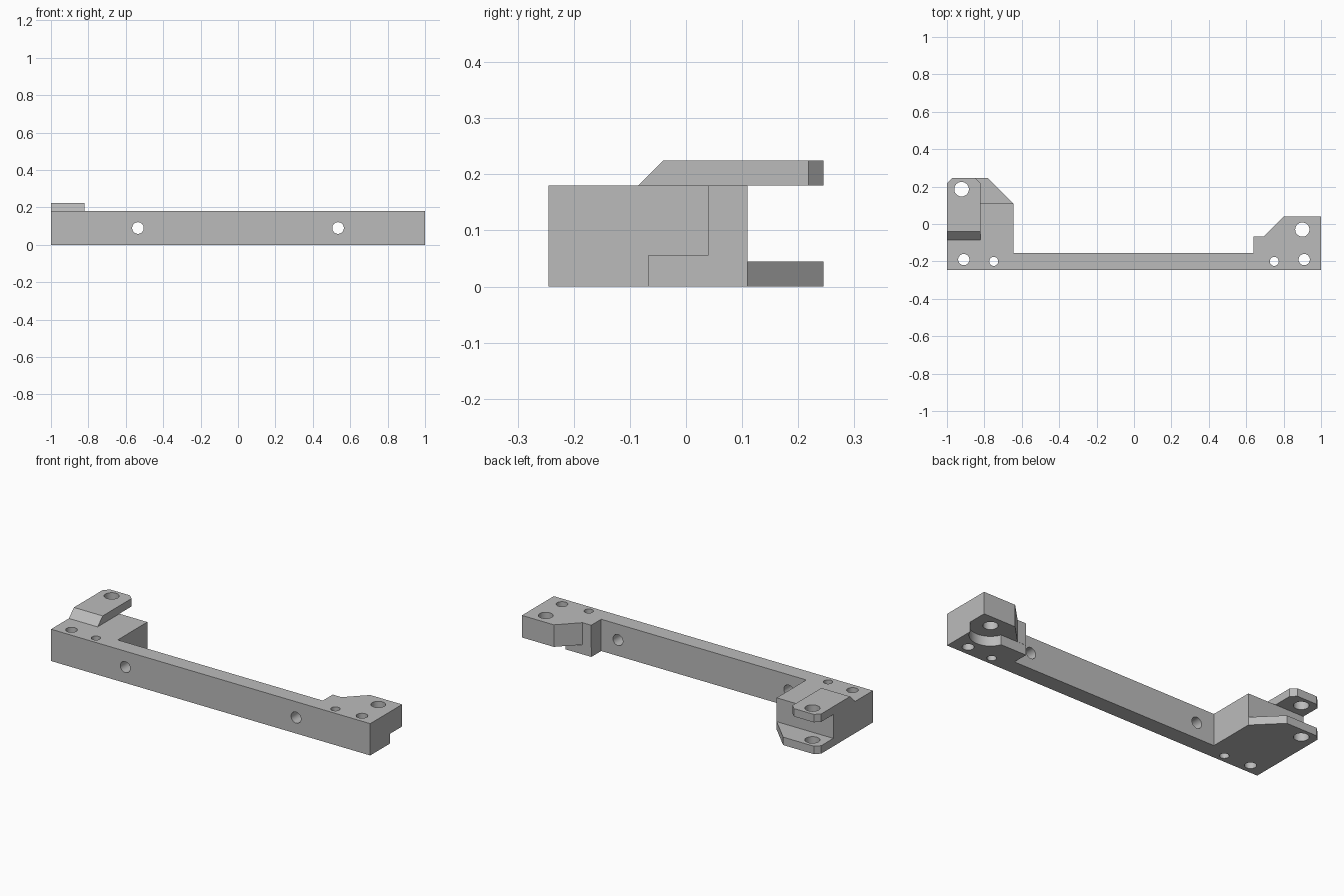
import bpy, bmesh, math
from mathutils import Matrix

default = bpy.data.objects.get("Cube")
if default:
    bpy.data.objects.remove(default, do_unlink=True)

grey = bpy.data.materials.new("machined grey")
grey.use_nodes = True
colour = (0.5, 0.5, 0.5, 1)
grey.diffuse_color = colour
grey.node_tree.nodes["Principled BSDF"].inputs["Base Color"].default_value = colour


def add_object(name, bm):
    bmesh.ops.recalc_face_normals(bm, faces=bm.faces)
    mesh = bpy.data.meshes.new(name)
    bm.to_mesh(mesh)
    bm.free()
    mesh.materials.append(grey)
    obj = bpy.data.objects.new(name, mesh)
    bpy.context.collection.objects.link(obj)
    return obj


def prism(name, outline, low, high, slope=0):
    """Extrude a plan outline; slope sets the top of the front edge back."""
    bm = bmesh.new()
    face = bm.faces.new([bm.verts.new((x, y, low)) for x, y in outline])
    top = bmesh.ops.extrude_face_region(bm, geom=[face])["geom"]
    front = min(y for x, y in outline)
    for v in top:
        if isinstance(v, bmesh.types.BMVert):
            v.co.z = high
            if abs(v.co.y - front) < 0.001:
                v.co.y += slope
    return add_object(name, bm)


def cylinder(name, centre, radius, depth, along_y=False):
    bm = bmesh.new()
    matrix = Matrix.Translation(centre)
    if along_y:
        matrix = matrix @ Matrix.Rotation(math.pi / 2, 4, "X")
    bmesh.ops.create_cone(bm, cap_ends=True, segments=48, radius1=radius,
                          radius2=radius, depth=depth, matrix=matrix)
    return add_object(name, bm)


def cut(obj, cutters):
    bpy.context.view_layer.objects.active = obj
    for cutter in cutters:
        cutter.hide_render = True
        mod = obj.modifiers.new("cut", "BOOLEAN")
        mod.operation = "DIFFERENCE"
        mod.solver = "EXACT"
        mod.object = cutter
        bpy.ops.object.modifier_apply(modifier=mod.name)


# Beam with a deep pad at one end and a chamfered pad at the other
beam = prism("beam", [(-1, -.245), (1, -.245), (1, .04), (.8, .04),
                      (.695, -.066), (.64, -.066), (.64, -.155),
                      (-.645, -.155), (-.645, .11), (-1, .11)], 0, .18)

# Fork plates of the deep pad: lower plate and sloped upper lug
lower_plate = prism("lower_fork_plate", [(-1, .11), (-.645, .11), (-.78, .245),
                                         (-.972, .245), (-1, .218)], 0, .045)
upper_lug = prism("upper_fork_lug", [(-1, -.085), (-.82, -.085), (-.82, .218),
                                     (-.848, .245), (-.972, .245), (-1, .218)],
                  .18, .225, slope=.045)

# Relief under the chamfered pad: a step and a round pocket
step = prism("step_cutter", [(.5, -.067), (1.1, -.067), (1.1, .2), (.5, .2)], -.1, .055)
pocket = cylinder("pocket_cutter", (.9, -.03, -.0225), .106, .155)
cutters = [step, pocket, cylinder("pad_hole_cutter", (.9, -.03, .1), .038, .6)]

# Mirrored mounting holes through the beam
for side in (-1, 1):
    cutters += [
        cylinder("cross_hole_cutter", (side * .535, -.2, .09), .031, .4, True),
        cylinder("small_hole_cutter", (side * .75, -.2, .1), .024, .6),
        cylinder("corner_hole_cutter", (side * .91, -.19, .1), .03, .6)]
cut(beam, cutters)

# Shared hole through both fork plates
fork_hole = cylinder("fork_hole_cutter", (-.922, .186, .1), .039, .6)
for plate in (lower_plate, upper_lug):
    cut(plate, [fork_hole])

for cutter in cutters + [fork_hole]:
    bpy.data.objects.remove(cutter, do_unlink=True)

bpy.ops.object.select_all(action="DESELECT")
for part in (beam, lower_plate, upper_lug):
    part.select_set(True)
bpy.context.view_layer.objects.active = beam
bpy.ops.object.shade_smooth_by_angle(angle=math.radians(30))
